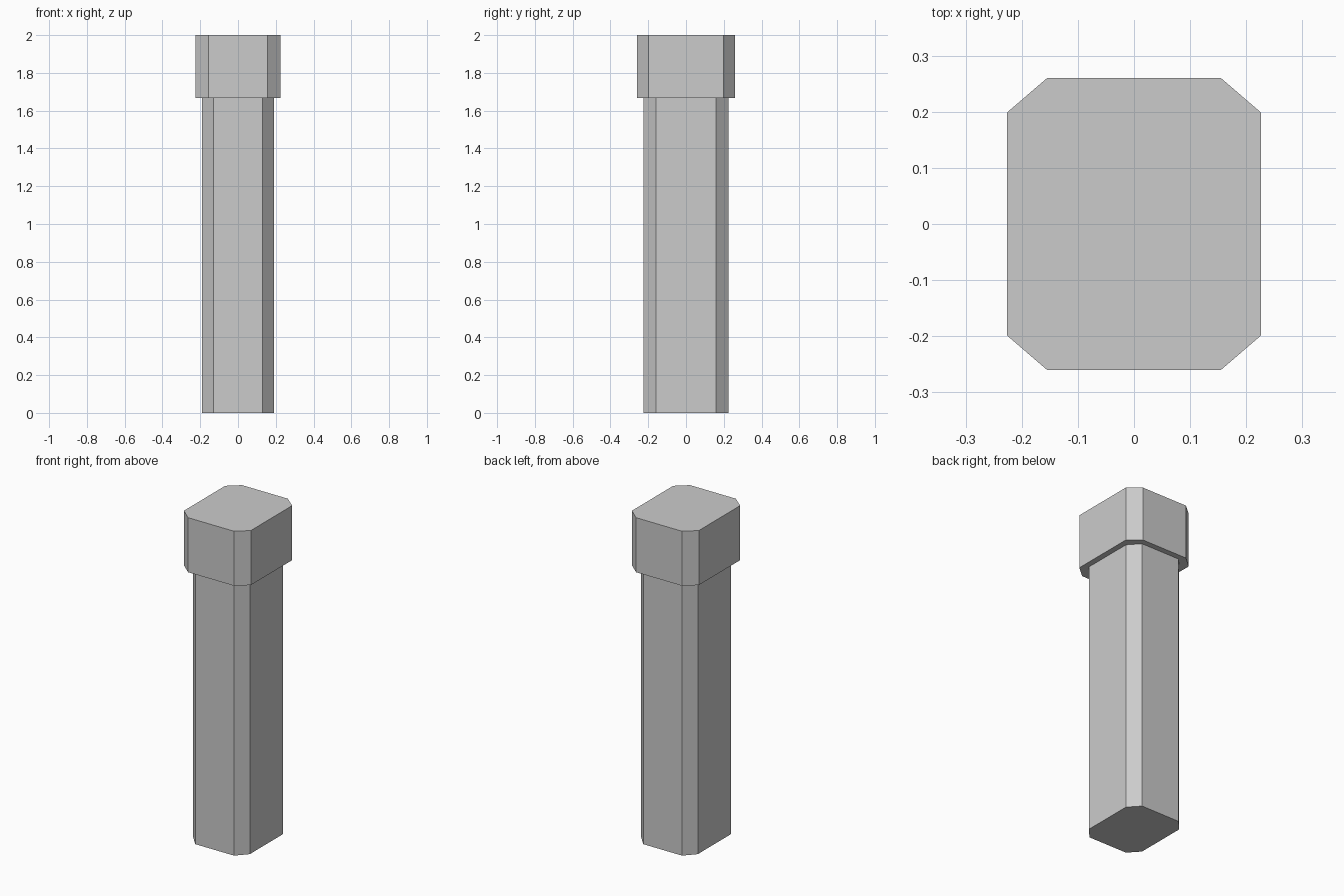
import bpy
import bmesh

if "Cube" in bpy.data.objects:
    bpy.data.objects.remove(bpy.data.objects["Cube"])


def chamfered_ring(bm, hx, hy, cx, cy, z):
    """Eight-sided rectangle: half sizes hx, hy with corners cut back to cx, cy."""
    pts = [(hx, -cy), (hx, cy), (cx, hy), (-cx, hy),
           (-hx, cy), (-hx, -cy), (-cx, -hy), (cx, -hy)]
    return [bm.verts.new((x, y, z)) for x, y in pts]


SHAFT = (0.191, 0.225, 0.131, 0.159)
HEAD = (0.226, 0.26, 0.155, 0.199)
NECK_Z, TOP_Z = 1.667, 2.0

bm = bmesh.new()

# Shaft, underside ledge and head as one continuous stepped loft
rings = [chamfered_ring(bm, *size, z) for size, z in
         ((SHAFT, 0.0), (SHAFT, NECK_Z), (HEAD, NECK_Z), (HEAD, TOP_Z))]
for low, high in zip(rings, rings[1:]):
    for i in range(8):
        j = (i + 1) % 8
        bm.faces.new((low[i], low[j], high[j], high[i]))

# End caps
bm.faces.new(rings[0][::-1])
bm.faces.new(rings[-1])
bmesh.ops.recalc_face_normals(bm, faces=bm.faces)

mesh = bpy.data.meshes.new("capped_post")
bm.to_mesh(mesh)
bm.free()
bpy.context.collection.objects.link(bpy.data.objects.new("capped_post", mesh))
